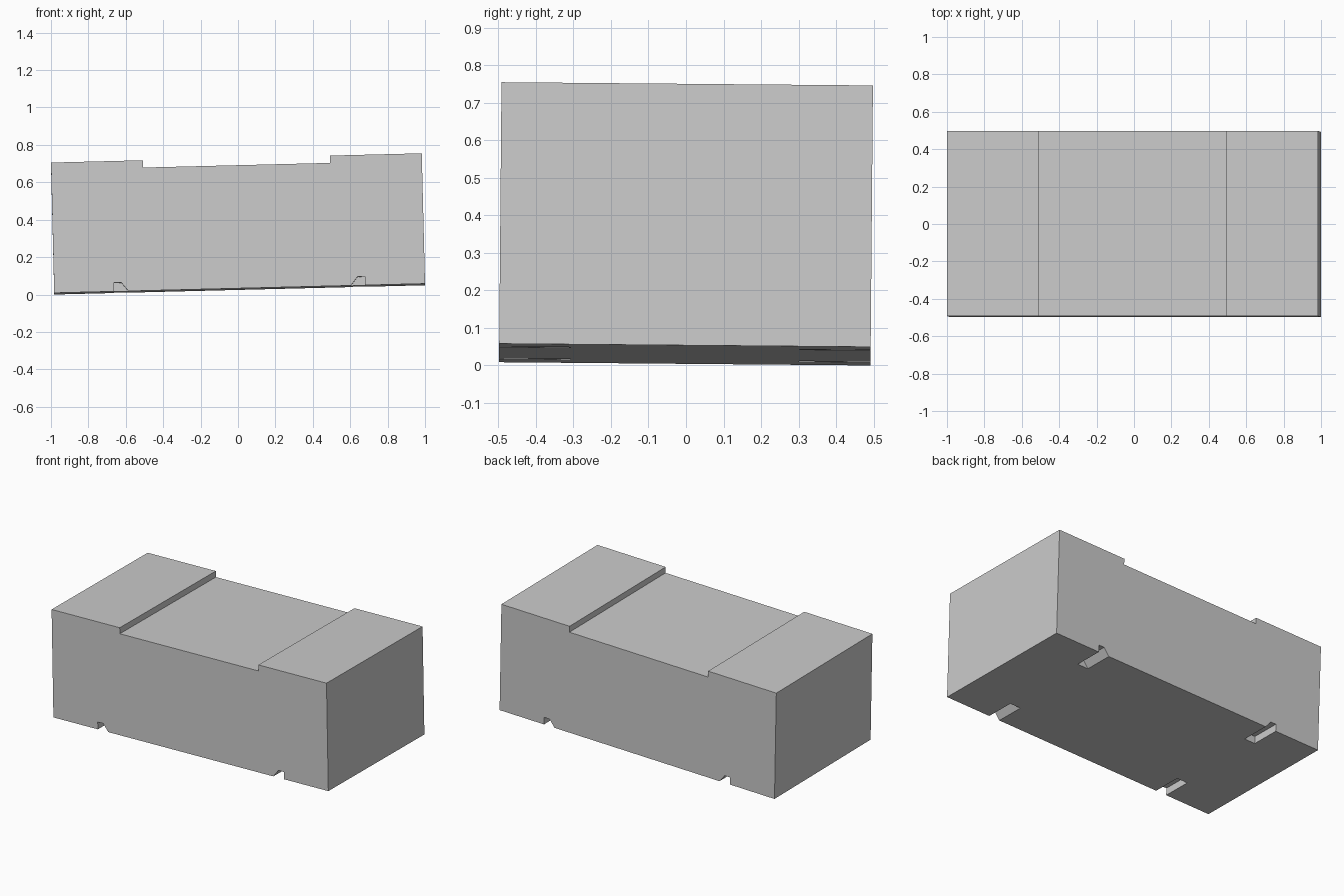
import bpy
import bmesh
from math import radians
from mathutils import Matrix, Vector

cube = bpy.data.objects.get("Cube")
if cube:
    bpy.data.objects.remove(cube, do_unlink=True)

HALF_LENGTH, HALF_WIDTH, HEIGHT = 0.9915, 0.495, 0.697
DECK_HALF, DECK_HEIGHT = 0.5, 0.658
SLOT_DEPTH = 0.19

grey = bpy.data.materials.new("plain_grey")
grey.use_nodes = True
colour = (0.6, 0.6, 0.6, 1)
grey.diffuse_color = colour
grey.node_tree.nodes["Principled BSDF"].inputs["Base Color"].default_value = colour


def prism(name, profile, y0, y1):
    """Extrude an x-z outline from y0 to y1."""
    bm = bmesh.new()
    face = bm.faces.new([bm.verts.new((x, y0, z)) for x, z in profile])
    ext = bmesh.ops.extrude_face_region(bm, geom=[face])
    moved = [v for v in ext["geom"] if isinstance(v, bmesh.types.BMVert)]
    bmesh.ops.translate(bm, verts=moved, vec=(0, y1 - y0, 0))
    bmesh.ops.recalc_face_normals(bm, faces=bm.faces)
    mesh = bpy.data.meshes.new(name)
    bm.to_mesh(mesh)
    bm.free()
    mesh.materials.append(grey)
    obj = bpy.data.objects.new(name, mesh)
    bpy.context.collection.objects.link(obj)
    return obj


# Block with a sunken deck between two raised ends
half = [(HALF_LENGTH, 0), (HALF_LENGTH, HEIGHT),
        (DECK_HALF, HEIGHT), (DECK_HALF, DECK_HEIGHT)]
block = prism("stepped_block", half + [(-x, z) for x, z in reversed(half)],
              -HALF_WIDTH, HALF_WIDTH)

# Four short slots in the underside, upright outside and sloped inside
slot = [(0.671, -0.05), (0.671, 0.047), (0.632, 0.047), (0.595, 0), (0.595, -0.05)]
for sx in (-1, 1):
    for sy in (-1, 1):
        cutter = prism("slot_cutter", [(sx * x, z) for x, z in slot],
                       sy * (HALF_WIDTH - SLOT_DEPTH), sy * (HALF_WIDTH + 0.1))
        cutter.hide_render = True
        mod = block.modifiers.new("slot", 'BOOLEAN')
        mod.operation, mod.solver, mod.object = 'DIFFERENCE', 'EXACT', cutter
        bpy.context.view_layer.objects.active = block
        bpy.ops.object.modifier_apply(modifier=mod.name)
        bpy.data.objects.remove(cutter, do_unlink=True)

# Slight lean, then centre and rest on the ground
mesh = block.data
mesh.transform(Matrix.Rotation(radians(-0.5), 4, 'X')
               @ Matrix.Rotation(radians(-1.43), 4, 'Y'))
lo = [min(v.co[i] for v in mesh.vertices) for i in range(3)]
hi = [max(v.co[i] for v in mesh.vertices) for i in range(3)]
mesh.transform(Matrix.Translation(
    Vector((-(lo[0] + hi[0]) / 2, -(lo[1] + hi[1]) / 2, -lo[2]))))
